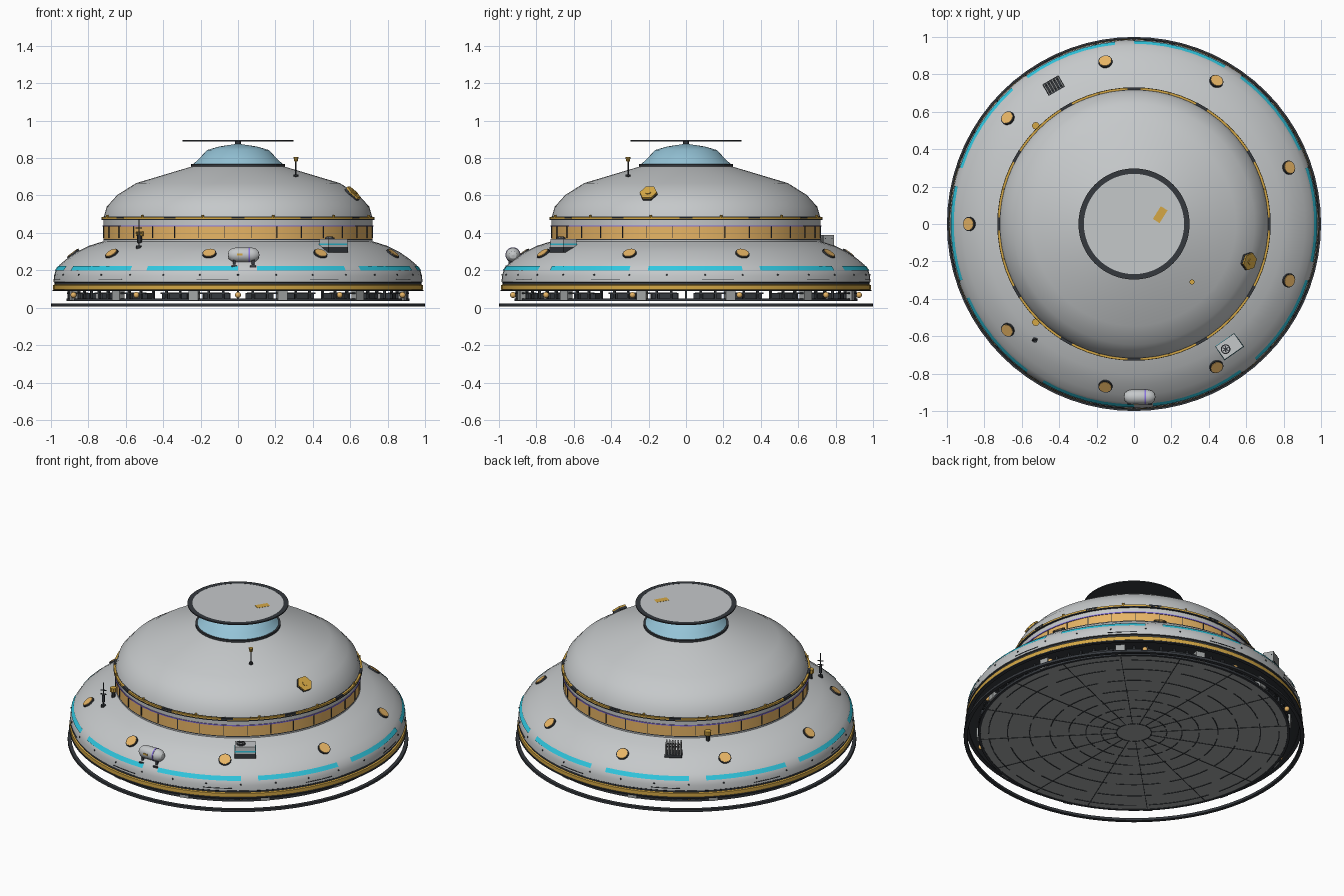
import bpy, bmesh
from math import radians, pi, sin, cos
from mathutils import Matrix

cube = bpy.data.objects.get("Cube")
if cube:
    bpy.data.objects.remove(cube, do_unlink=True)


def material(name, rgb):
    m = bpy.data.materials.new(name)
    m.use_nodes = True
    m.diffuse_color = (*rgb, 1)
    m.node_tree.nodes["Principled BSDF"].inputs["Base Color"].default_value = (*rgb, 1)
    return m


HULL = material("hull grey", (0.56, 0.58, 0.59))
AMBER = material("amber window", (0.8, 0.46, 0.13))
BRASS = material("brass", (0.66, 0.39, 0.06))
DARK = material("charcoal", (0.035, 0.04, 0.047))
STEEL = material("steel grey", (0.36, 0.375, 0.375))
CYAN = material("cyan light", (0.03, 0.58, 0.75))
GLASS = material("blue glass", (0.3, 0.55, 0.68))
VIOLET = material("violet light", (0.25, 0.17, 0.75))


def finish(name, bm, mats):
    bmesh.ops.recalc_face_normals(bm, faces=bm.faces)
    mesh = bpy.data.meshes.new(name)
    bm.to_mesh(mesh)
    bm.free()
    for m in mats:
        mesh.materials.append(m)
    mesh.shade_smooth()
    mesh.set_sharp_from_angle(angle=radians(32))
    ob = bpy.data.objects.new(name, mesh)
    bpy.context.collection.objects.link(ob)
    return ob


def lathe(name, profile, mats, rule=None, spans=((0, 360),), segs=72, loop=False):
    """Sweep an (r, z) profile around z over the given angle spans in degrees."""
    bm = bmesh.new()
    for a0, a1 in spans:
        full = a1 - a0 == 360
        n = max(1, round(segs * (a1 - a0) / 360))
        angles = [radians(a0 + (a1 - a0) * i / n) for i in range(n if full else n + 1)]
        rows = [[bm.verts.new((r * cos(a), r * sin(a), z)) for r, z in profile] for a in angles]
        for i in range(n):
            p, q = rows[i], rows[(i + 1) % len(rows)]
            for j in range(len(profile) if loop else len(profile) - 1):
                k = (j + 1) % len(profile)
                f = bm.faces.new((p[j], q[j], q[k], p[k]))
                f.material_index = rule[j] if rule else 0
        if loop and not full:
            bm.faces.new(rows[0])
            bm.faces.new(rows[-1])
    return finish(name, bm, mats)


def band(name, r0, r1, z0, z1, mat, **kw):
    return lathe(name, [(r0, z0), (r1, z0), (r1, z1), (r0, z1)], [mat], loop=True, **kw)


def at(x, y, z, turn=0):
    return Matrix.Translation((x, y, z)) @ Matrix.Rotation(radians(turn), 4, "Z")


def around(deg, r, z, tilt=0):
    """Local x points outward, tilt leans local z outward."""
    return (Matrix.Rotation(radians(deg), 4, "Z") @ Matrix.Translation((r, 0, z))
            @ Matrix.Rotation(radians(tilt), 4, "Y"))


def boxes(name, frames, size, mat):
    bm = bmesh.new()
    for f in frames:
        bmesh.ops.create_cube(bm, size=1, matrix=f @ Matrix.Diagonal((*size, 1)))
    return finish(name, bm, [mat])


def discs(name, frames, r, h, mat, sides=16, top=None):
    bm = bmesh.new()
    for f in frames:
        bmesh.ops.create_cone(bm, cap_ends=True, segments=sides, radius1=r,
                              radius2=r if top is None else top, depth=h, matrix=f)
    return finish(name, bm, [mat])


def balls(name, frames, r, mat):
    bm = bmesh.new()
    for f in frames:
        bmesh.ops.create_uvsphere(bm, u_segments=14, v_segments=10, radius=r, matrix=f)
    return finish(name, bm, [mat])


def ring(n, r, z, start=0, tilt=0):
    return [around(start + 360 * i / n, r, z, tilt) for i in range(n)]


# Ground ring and floor deck
band("ground_ring", 0.978, 1.0, 0.006, 0.022, DARK)
discs("floor_deck", [at(0, 0, 0.042)], 0.91, 0.01, STEEL, sides=72)
band("floor_edge", 0.9, 0.916, 0.035, 0.05, DARK)
for i, r in enumerate((0.1, 0.19, 0.28, 0.38, 0.49, 0.61, 0.74, 0.85)):
    dashes = [(a + i * 7, a + i * 7 + 25) for a in range(0, 360, 30)]
    band(f"floor_groove_{i + 1}", r, r + 0.006, 0.035, 0.038, DARK, spans=dashes)
boxes("floor_spokes", ring(16, 0.5, 0.0365), (0.8, 0.004, 0.003), DARK)

# Undercarriage trusses and legs between the floor and the hull
band("truss_rail", 0.9, 0.915, 0.072, 0.08, DARK,
     spans=[(a, a + 24) for a in range(3, 360, 30)])
boxes("truss_posts", ring(72, 0.905, 0.07), (0.014, 0.01, 0.055), DARK)
boxes("truss_equipment", ring(24, 0.87, 0.062, 9), (0.04, 0.1, 0.035), DARK)
boxes("hull_legs", ring(12, 0.905, 0.07, 15), (0.04, 0.055, 0.065), STEEL)
balls("under_lamps", ring(10, 0.925, 0.068, -18), 0.016, AMBER)

# Saucer hull: brass skirt, dark seam, grey shell
lathe("saucer_hull",
      [(0.8, 0.1), (0.95, 0.1), (0.975, 0.092), (0.988, 0.097), (0.988, 0.12), (0.98, 0.124),
       (0.98, 0.134), (0.986, 0.138), (0.984, 0.17), (0.975, 0.2), (0.953, 0.23), (0.915, 0.262),
       (0.86, 0.3), (0.8, 0.33), (0.71, 0.358)],
      [HULL, BRASS, DARK], rule=[2, 2, 1, 1, 1, 2, 2] + [0] * 7)
band("skirt_trim", 0.97, 0.992, 0.088, 0.094, DARK)
band("hull_vents", 0.98, 0.988, 0.15, 0.154, DARK,
     spans=[(a, a + 10) for a in range(5, 360, 36)])
balls("hull_rivets", ring(30, 0.982, 0.176, 6), 0.005, DARK)
lathe("light_strips", [(0.98, 0.199), (0.964, 0.222)], [CYAN],
      spans=[(a, a + 30) for a in range(-84, 276, 36)])

# Portholes
discs("porthole_rims", ring(9, 0.88, 0.287, 20, 37), 0.038, 0.014, DARK)
discs("porthole_panes", ring(9, 0.881, 0.288, 20, 37), 0.033, 0.018, AMBER)

# Drum with gallery windows
lathe("gallery_drum", [(0.72, 0.35), (0.72, 0.362), (0.72, 0.368), (0.72, 0.433), (0.72, 0.472)],
      [HULL, AMBER, DARK], rule=[0, 2, 1, 0])
band("gallery_light", 0.715, 0.724, 0.433, 0.44, VIOLET)
boxes("gallery_mullions", ring(32, 0.72, 0.405, 5.6), (0.008, 0.004, 0.064), DARK)
band("gallery_cornice", 0.7, 0.73, 0.473, 0.484, BRASS)
band("cornice_shadow_line", 0.7, 0.731, 0.468, 0.474, DARK)
band("cornice_seam", 0.712, 0.718, 0.482, 0.487, DARK)
discs("cornice_studs", ring(12, 0.724, 0.488, 15), 0.007, 0.016, BRASS, sides=8)
boxes("cornice_clamps", ring(12, 0.724, 0.481), (0.014, 0.07, 0.01), DARK)
for i, y in enumerate((-0.525, 0.525)):
    discs(f"wall_lamp_post_{i + 1}", [at(-0.525, y, 0.36)], 0.012, 0.05, DARK, sides=8)
    discs(f"wall_lamp_{i + 1}", [at(-0.525, y, 0.395)], 0.02, 0.025, BRASS, sides=10)

# Dome, lantern and roof disc
lathe("dome", [(0.718, 0.484), (0.702, 0.54), (0.645, 0.603), (0.545, 0.666), (0.24, 0.757)],
      [HULL])
band("lantern_collar", 0.2, 0.25, 0.755, 0.768, DARK, segs=48)
lathe("lantern_glass", [(0.24, 0.767), (0.21, 0.795), (0.165, 0.843), (0.1, 0.862), (0.02, 0.874)],
      [GLASS], segs=48)
discs("lantern_hub", [at(0, 0, 0.876)], 0.015, 0.034, DARK)
band("roof_disc_rim", 0.268, 0.297, 0.889, 0.896, DARK, segs=64)
discs("roof_disc_underside", [at(0, 0, 0.891)], 0.27, 0.003, DARK, sides=64)
discs("roof_disc", [at(0, 0, 0.894)], 0.27, 0.003, HULL, sides=64)
boxes("roof_marker", [at(0.14, 0.05, 0.8955, 58)], (0.08, 0.042, 0.002), BRASS)

# Dome hatch and beacon
discs("hatch_base", [around(-18, 0.642, 0.606, 45)], 0.049, 0.014, DARK, sides=6)
discs("hatch_cover", [around(-18, 0.648, 0.612, 45)], 0.048, 0.016, BRASS, sides=6)
discs("hatch_boss", [around(-18, 0.654, 0.618, 45)], 0.016, 0.008, BRASS, sides=12)
discs("beacon_mast", [at(0.31, -0.31, 0.745)], 0.004, 0.09, DARK, sides=8)
discs("beacon_foot", [at(0.31, -0.31, 0.706)], 0.013, 0.01, DARK, sides=10)
discs("beacon_lamp", [at(0.31, -0.31, 0.793)], 0.009, 0.024, BRASS, sides=10, top=0.014)

# Storage tank on the front rim
TANK = at(0.03, -0.925, 0.282) @ Matrix.Rotation(pi / 2, 4, "Y")
tank = lathe("tank", [(0.0001, -0.085), (0.02, -0.08), (0.034, -0.065), (0.039, -0.045),
                      (0.039, 0.045), (0.034, 0.065), (0.02, 0.08), (0.0001, 0.085)],
             [HULL], segs=20)
tank.matrix_world = TANK
strap = band("tank_stripe", 0.036, 0.0405, 0.026, 0.034, VIOLET, segs=20)
strap.matrix_world = TANK
boxes("tank_label", [at(0.01, -0.9635, 0.285)], (0.03, 0.005, 0.01), BRASS)
boxes("tank_legs", [at(x, -0.93, 0.24) for x in (-0.02, 0.08)], (0.014, 0.04, 0.05), DARK)
boxes("tank_feet", [at(x, -0.935, 0.22) for x in (-0.02, 0.08)], (0.03, 0.06, 0.01), DARK)

# Cooling unit
UNIT = at(0.51, -0.655, 0.304, 35)
boxes("cooler_base", [UNIT @ at(0, 0, 0.006)], (0.128, 0.092, 0.028), DARK)
boxes("cooler_body", [UNIT @ at(0, 0, 0.04)], (0.122, 0.086, 0.046), HULL)
boxes("cooler_light", [UNIT @ at(0, 0, 0.034)], (0.125, 0.089, 0.008), CYAN)
discs("cooler_fan", [UNIT @ at(-0.025, 0, 0.066)], 0.026, 0.012, DARK)
discs("cooler_fan_cap", [UNIT @ at(-0.025, 0, 0.07)], 0.02, 0.008, HULL)
boxes("cooler_fan_blades", [UNIT @ at(-0.025, 0, 0.075, a) for a in (0, 60, 120)],
      (0.036, 0.006, 0.004), DARK)

# Radiator with fins
RAD = at(-0.43, 0.74, 0.3, 30)
boxes("radiator_base", [RAD @ at(0, 0, 0.015)], (0.1, 0.07, 0.02), DARK)
boxes("radiator_fins", [RAD @ at(-0.042 + 0.017 * i, 0, 0.055) for i in range(6)],
      (0.008, 0.066, 0.07), STEEL)
boxes("radiator_pipe", [RAD @ at(0, y, 0.07) for y in (-0.02, 0.02)], (0.096, 0.006, 0.006), DARK)
boxes("radiator_step", [RAD @ at(0.01, -0.055, 0.01)], (0.08, 0.008, 0.02), DARK)

# Antenna mast
discs("antenna_mast", [at(-0.53, -0.62, 0.395)], 0.003, 0.16, DARK, sides=8)
boxes("antenna_box", [at(-0.53, -0.62, 0.37, 20)], (0.014, 0.014, 0.045), DARK)
boxes("antenna_bars", [at(-0.53, -0.62, z, 20) for z in (0.4, 0.425)], (0.035, 0.005, 0.005), DARK)
discs("antenna_foot", [at(-0.53, -0.62, 0.322)], 0.015, 0.02, DARK, sides=10)
